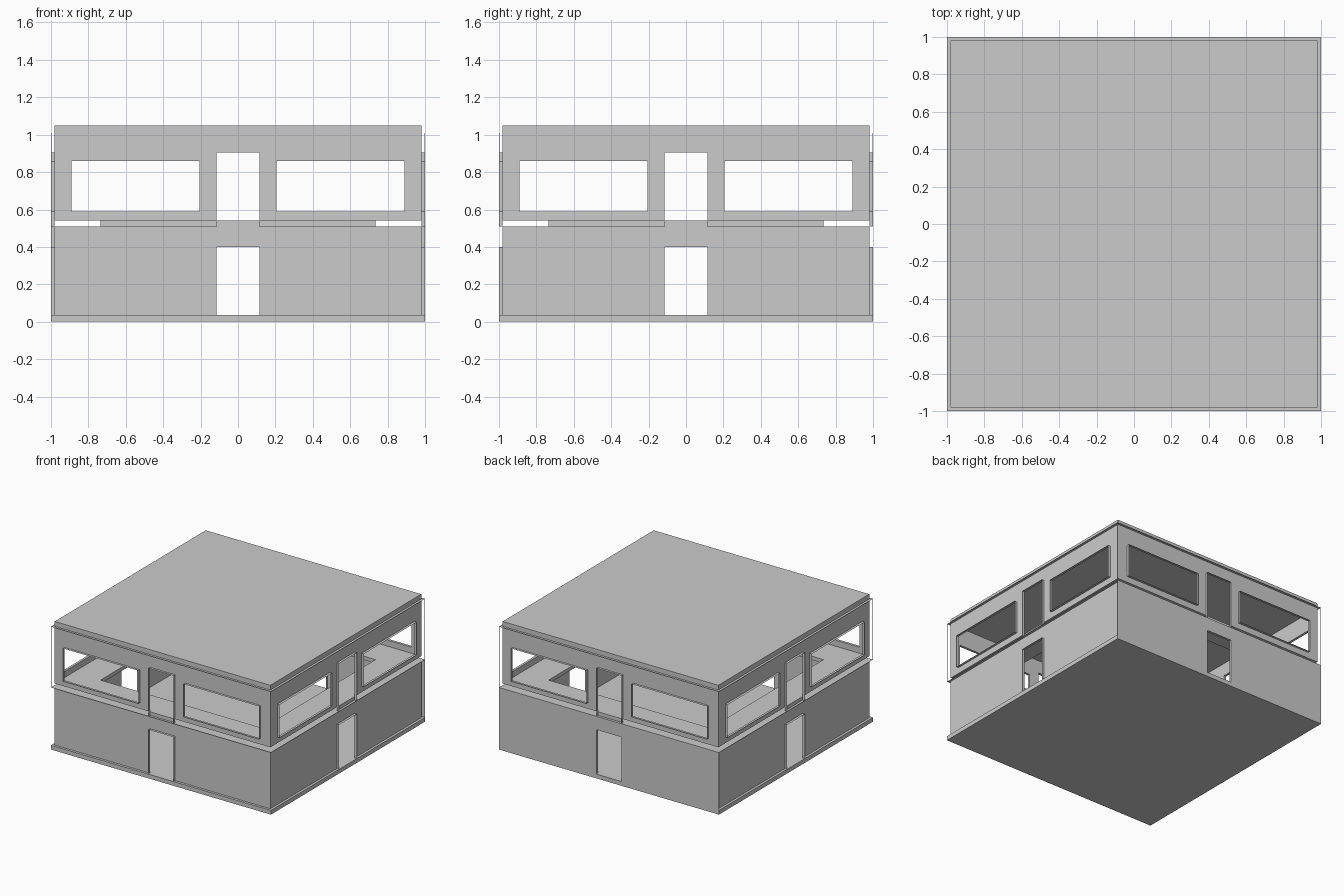
import bpy
from math import pi
from mathutils import Matrix, Vector

if "Cube" in bpy.data.objects:
    bpy.data.objects.remove(bpy.data.objects["Cube"])

OUT, WALL = 1.0, 0.98            # outer ledge and wall plane distances
BASE, CEIL1, FLOOR2, CEIL2, ROOF = 0.035, 0.51, 0.54, 1.01, 1.05
HOLE = 0.735                     # half size of the central floor opening
DOOR = 0.115                     # half width of the doors


def make(name, quads, turn=0):
    """Mesh from quads, turned about z by quarter turns, with shared corners merged."""
    rot = Matrix.Rotation(turn * pi / 2, 4, 'Z')
    verts, faces, seen = [], [], {}
    for q in quads:
        f = []
        for p in q:
            key = tuple(round(c, 4) for c in p)
            if key not in seen:
                seen[key] = len(verts)
                verts.append(rot @ Vector(p))
            f.append(seen[key])
        faces.append(f)
    me = bpy.data.meshes.new(name)
    me.from_pydata(verts, [], faces)
    me.update()
    ob = bpy.data.objects.new(name, me)
    bpy.context.collection.objects.link(ob)
    return ob


def sheet(x0, x1, z0, z1, d):
    """Upright front-facing quad at y = -d."""
    return [(x0, -d, z0), (x1, -d, z0), (x1, -d, z1), (x0, -d, z1)]


def flat(x0, x1, y0, y1, z):
    return [(x0, y0, z), (x1, y0, z), (x1, y1, z), (x0, y1, z)]


def wall(half, z0, z1, d, holes):
    """Wall sheet cut into a grid, leaving out the openings."""
    xs = sorted({-half, half} | {v for h in holes for v in h[:2]})
    zs = sorted({z0, z1} | {v for h in holes for v in h[2:]})
    quads = []
    for a, b in zip(xs, xs[1:]):
        for c, e in zip(zs, zs[1:]):
            x, z = (a + b) / 2, (c + e) / 2
            if not any(h[0] < x < h[1] and h[2] < z < h[3] for h in holes):
                quads.append(sheet(a, b, c, e, d))
    return quads


def rim(x0, x1, z0, z1):
    """Four thin reveal faces around an opening."""
    ring = [(x0, z0), (x1, z0), (x1, z1), (x0, z1)]
    return [[(a[0], -OUT, a[1]), (b[0], -OUT, b[1]), (b[0], -WALL, b[1]), (a[0], -WALL, a[1])]
            for a, b in zip(ring, ring[1:] + ring[:1])]


def ring_flat(r, z):
    """Square plate with the central opening."""
    c = [-r, -HOLE, HOLE, r]
    return [flat(c[i], c[i + 1], c[j], c[j + 1], z)
            for i in range(3) for j in range(3) if (i, j) != (1, 1)]


def box(name, r, z0, z1, x=0, y=0):
    bpy.ops.mesh.primitive_cube_add(size=1, location=(x, y, (z0 + z1) / 2))
    ob = bpy.context.object
    ob.name, ob.scale = name, (2 * r, 2 * r, z1 - z0)


# Ground slab and roof slab
box("ground_slab", OUT, 0, BASE)
box("roof_slab", WALL, CEIL2, ROOF)

# Thin plates that stick out as ledges, and the upper floor
make("lower_ceiling", ring_flat(OUT, CEIL1))
make("upper_floor", ring_flat(WALL, FLOOR2))
make("upper_ceiling", [flat(-OUT, OUT, -OUT, OUT, CEIL2)])

door1 = (-DOOR, DOOR, BASE, 0.40)
door2 = (-DOOR, DOOR, FLOOR2, 0.905)
windows = [(-0.89, -0.205, 0.59, 0.86), (0.205, 0.89, 0.59, 0.86)]

for k, side in enumerate(("front", "right", "back", "left")):
    # Lower storey: the back wall is flush with the slab
    half = OUT if side == "back" else WALL
    make(side + "_lower_wall", wall(half, BASE, CEIL1, half, [door1]), k)
    make(side + "_lower_door_frame", rim(*door1), k)
    # Upper storey: wall with door and two windows
    make(side + "_upper_wall", wall(WALL, FLOOR2, CEIL2, WALL, [door2] + windows), k)
    make(side + "_door_threshold", [sheet(-DOOR, DOOR, CEIL1, FLOOR2, WALL)], k)
    make(side + "_upper_door_frame", rim(-DOOR, DOOR, CEIL1, door2[3]), k)
    make(side + "_window_frames", [q for w in windows for q in rim(*w)], k)
    # Edge of the central floor opening
    make(side + "_floor_opening_edge", [sheet(-HOLE, HOLE, CEIL1, FLOOR2, HOLE)], k)

# Hair-thin corner posts between the ledges
for sx in (-1, 1):
    for sy in (-1, 1):
        box("corner_post", 0.001, CEIL1, CEIL2, sx * 0.999, sy * 0.999)
